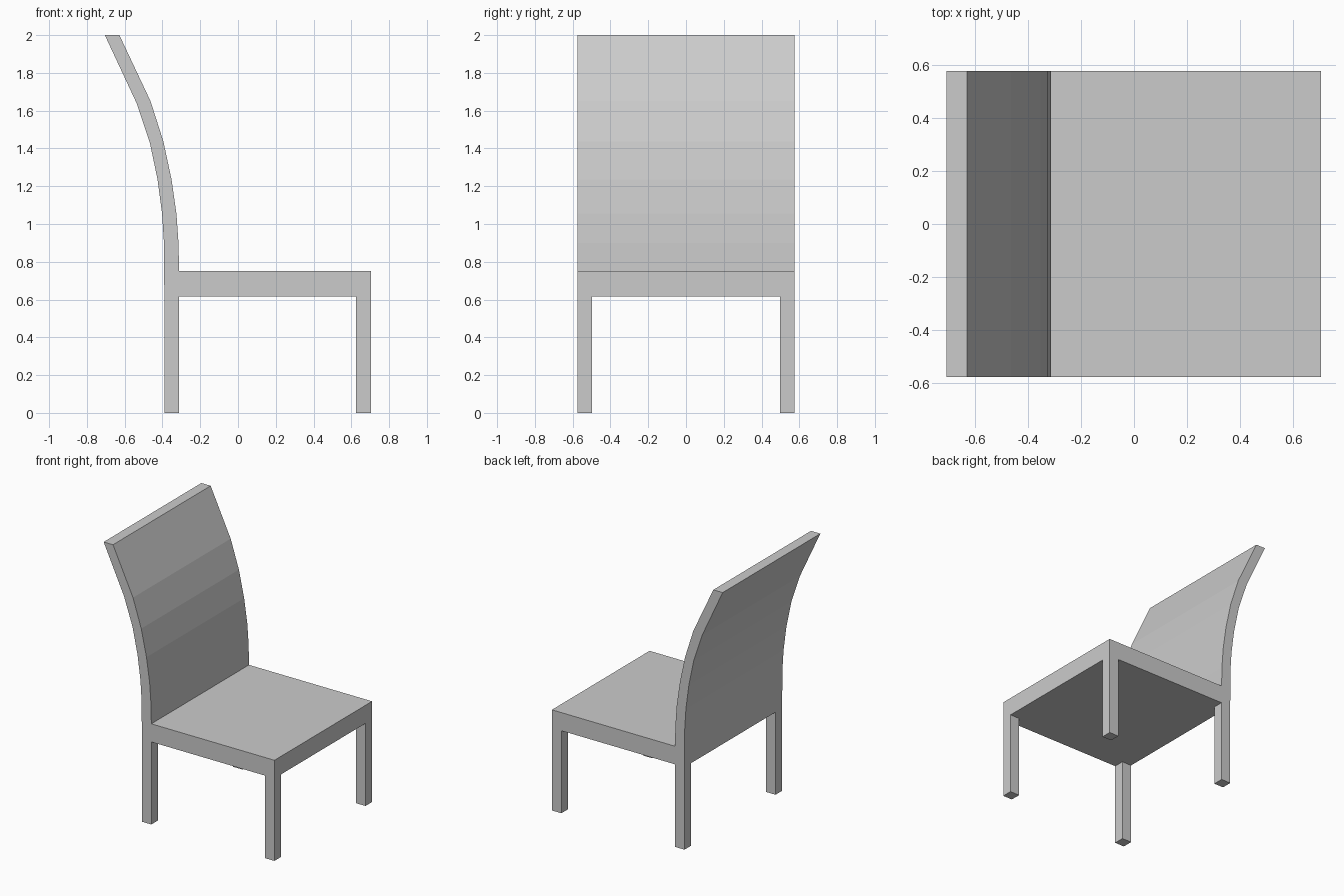
import bpy
import bmesh

if "Cube" in bpy.data.objects:
    bpy.data.objects.remove(bpy.data.objects["Cube"])

HALF_W = 0.575            # half width along y
LEG = 0.078               # leg thickness
SEAT_BOTTOM, SEAT_TOP = 0.615, 0.75
BACK_X, FRONT_X = -0.39, 0.703


def prism(name, profile, y0, y1):
    """Extrude an x/z outline from y0 to y1."""
    bm = bmesh.new()
    face = bm.faces.new([bm.verts.new((x, y0, z)) for x, z in profile])
    new = bmesh.ops.extrude_face_region(bm, geom=[face])["geom"]
    verts = [g for g in new if isinstance(g, bmesh.types.BMVert)]
    bmesh.ops.translate(bm, verts=verts, vec=(0, y1 - y0, 0))
    bmesh.ops.recalc_face_normals(bm, faces=bm.faces)
    mesh = bpy.data.meshes.new(name)
    bm.to_mesh(mesh)
    bm.free()
    obj = bpy.data.objects.new(name, mesh)
    bpy.context.collection.objects.link(obj)
    return obj


# Seat slab and curved backrest share one continuous side outline
back_rear = [(-0.705, 2.0), (-0.537, 1.64), (-0.467, 1.432), (-0.426, 1.236),
             (-0.402, 1.055), (-0.392, 0.90)]
back_front = [(-0.315, 0.90), (-0.326, 1.055), (-0.352, 1.236),
              (-0.395, 1.437), (-0.463, 1.65), (-0.628, 2.0)]
outline = (back_rear
           + [(BACK_X, SEAT_BOTTOM), (FRONT_X, SEAT_BOTTOM),
              (FRONT_X, SEAT_TOP), (BACK_X + LEG, SEAT_TOP)]
           + back_front)
prism("seat_and_backrest", outline, -HALF_W, HALF_W)

# Four square legs flush with the seat corners
for end, x in (("back", BACK_X), ("front", FRONT_X - LEG)):
    for side, y in (("right", -HALF_W), ("left", HALF_W - LEG)):
        square = [(x, 0), (x + LEG, 0), (x + LEG, SEAT_BOTTOM), (x, SEAT_BOTTOM)]
        prism(f"{end}_{side}_leg", square, y, y + LEG)
